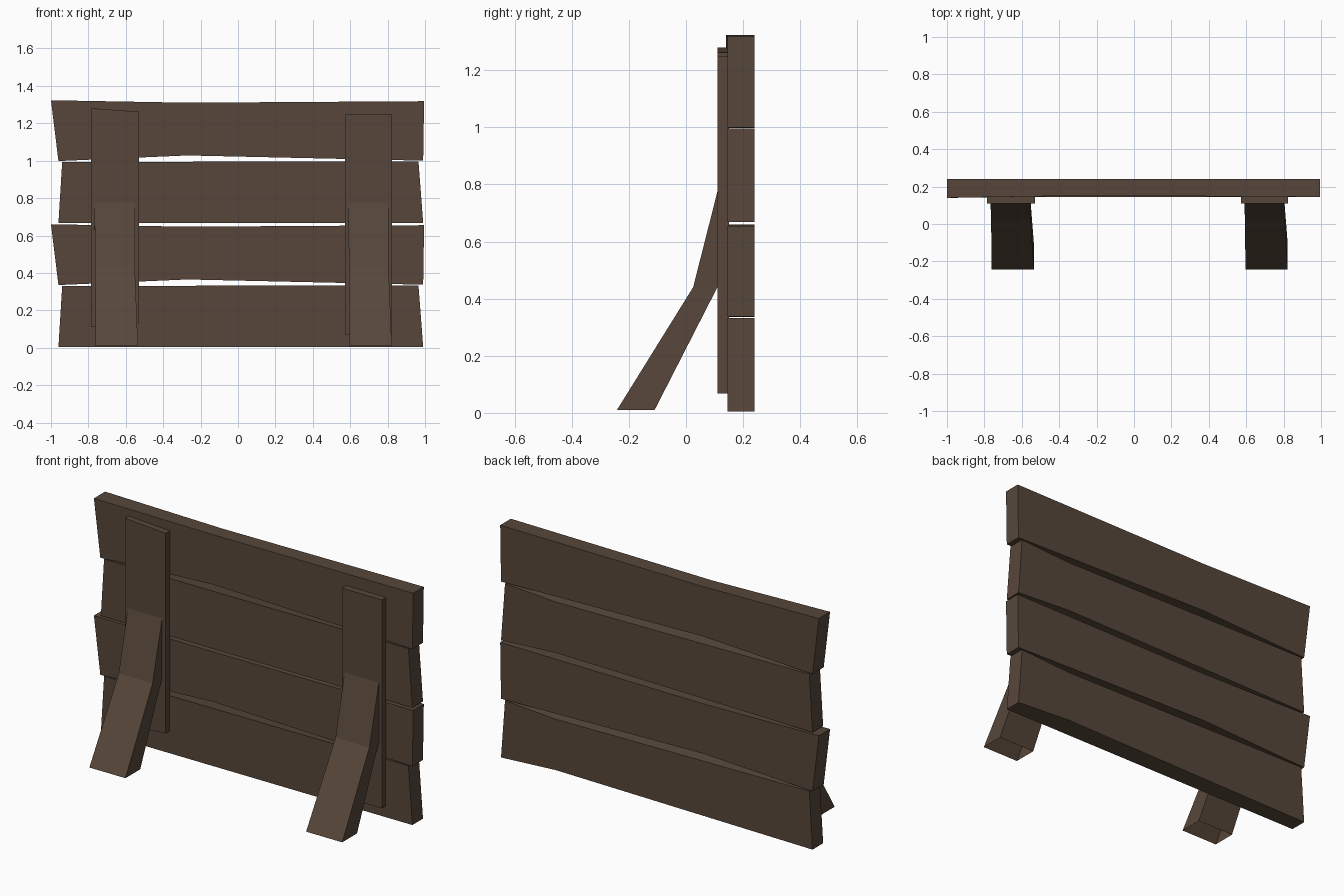
import bpy
import bmesh

if "Cube" in bpy.data.objects:
    bpy.data.objects.remove(bpy.data.objects["Cube"])

wood = bpy.data.materials.new("dark brown wood")
wood.use_nodes = True
COLOUR = (0.095, 0.062, 0.042, 1)
wood.diffuse_color = COLOUR
wood.node_tree.nodes["Principled BSDF"].inputs["Base Color"].default_value = COLOUR


def loft(name, rings, cap_end=True):
    """Skin a chain of four-point cross-sections into a flat-faced board."""
    bm = bmesh.new()
    loops = [[bm.verts.new(p) for p in ring] for ring in rings]
    for a, b in zip(loops, loops[1:]):
        for i in range(4):
            j = (i + 1) % 4
            bm.faces.new((a[i], a[j], b[j], b[i]))
    bm.faces.new(loops[0])
    if cap_end:
        bm.faces.new(loops[-1])
    bmesh.ops.recalc_face_normals(bm, faces=bm.faces)
    mesh = bpy.data.meshes.new(name)
    bm.to_mesh(mesh)
    bm.free()
    mesh.materials.append(wood)
    obj = bpy.data.objects.new(name, mesh)
    bpy.context.collection.objects.link(obj)
    return obj


def plank(name, base, stations):
    """Station: bottom x, top x, bottom z, top z, front y, back edge inset."""
    rings = []
    for xb, xt, zb, zt, front, inset in stations:
        zb, zt = zb + base, zt + base
        rings.append([(xb, front, zb), (xt, front, zt),
                      (xt, 0.24, zt - inset), (xb, 0.24, zb + inset)])
    loft(name, rings)


# Horizontal planks: two shapes alternate up the panel
narrow_top = [(-0.96, -0.94, 0.005, 0.33, 0.145, 0),
              (0.65, 0.65, 0.005, 0.333, 0.145, 0.02),
              (0.99, 0.965, 0.005, 0.333, 0.145, 0)]
wide_top = [(-0.96, -1.0, 0.335, 0.66, 0.14, 0),
            (-0.27, -0.27, 0.365, 0.647, 0.152, 0),
            (0.99, 0.995, 0.337, 0.655, 0.145, 0)]
for row, base in (("lower", 0), ("upper", 0.663)):
    plank(row + "_narrow_plank", base, narrow_top)
    plank(row + "_wide_plank", base, wide_top)

# Upright battens: bottom z and top z at each side
for name, x0, x1, sides in (
        ("right_batten", -0.785, -0.53, ((0.11, 1.28), (0.13, 1.262))),
        ("left_batten", 0.573, 0.823, ((0.07, 1.248), (0.068, 1.248)))):
    loft(name, [[(x, 0.11, lo), (x, 0.11, hi), (x, 0.15, hi), (x, 0.15, lo)]
                for x, (lo, hi) in zip((x0, x1), sides)])

# Bent props: front and back (y, z) per section, with side offsets; open foot
sections = [((0.11, 0.775), (0.125, 0.74), -0.11, 0.105),
            ((0.025, 0.44), (0.11, 0.44), -0.107, 0.105),
            ((-0.242, 0.01), (-0.11, 0.01), -0.104, 0.122)]
for name, cx in (("right_prop", -0.657), ("left_prop", 0.7)):
    loft(name, [[(cx + a, *front), (cx + b, *front),
                 (cx + b, *back), (cx + a, *back)]
                for front, back, a, b in sections], cap_end=False)
